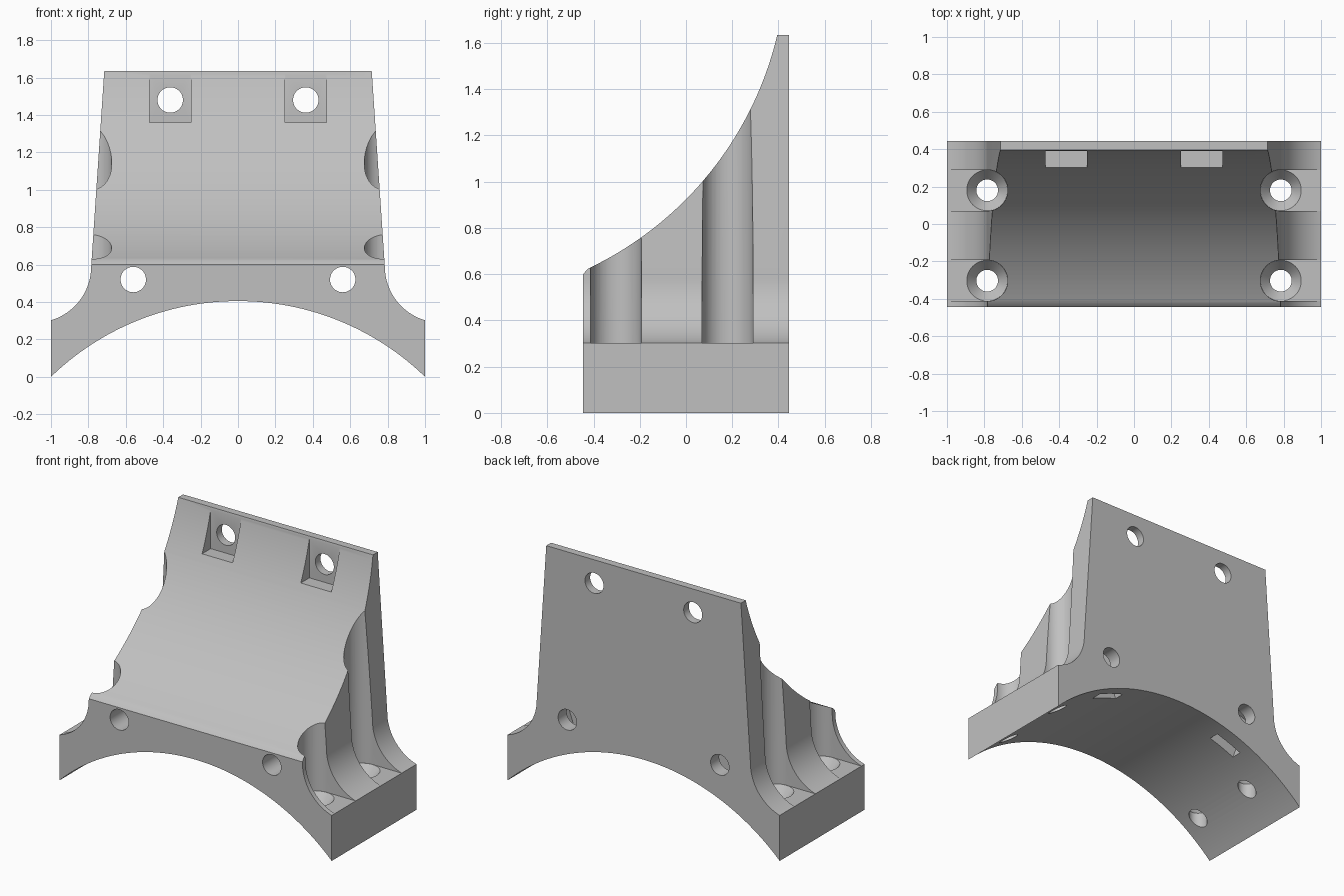
import bpy, bmesh
from math import sin, cos, atan2, asin, acos, pi

cube = bpy.data.objects.get("Cube")
if cube:
    bpy.data.objects.remove(cube, do_unlink=True)

PLANES = {"XZ": lambda a, b, d: (a, d, b),
          "YZ": lambda a, b, d: (d, a, b),
          "XY": lambda a, b, d: (a, b, d)}


def arc(cx, cy, r, start, end, n=24):
    step = (end - start) / n
    return [(cx + r * cos(start + i * step), cy + r * sin(start + i * step))
            for i in range(n + 1)]


def loft(name, lower, upper, plane, lo, hi):
    """Closed solid between two matching outlines on parallel planes."""
    to3d = PLANES[plane]
    bm = bmesh.new()
    a = [bm.verts.new(to3d(*p, lo)) for p in lower]
    b = [bm.verts.new(to3d(*p, hi)) for p in upper]
    bm.faces.new(a)
    bm.faces.new(b)
    for i in range(len(a)):
        j = (i + 1) % len(a)
        bm.faces.new((a[i], a[j], b[j], b[i]))
    bmesh.ops.recalc_face_normals(bm, faces=bm.faces)
    mesh = bpy.data.meshes.new(name)
    bm.to_mesh(mesh)
    bm.free()
    obj = bpy.data.objects.new(name, mesh)
    bpy.context.collection.objects.link(obj)
    return obj


def prism(name, pts, plane, lo, hi):
    return loft(name, pts, pts, plane, lo, hi)


def circle(cx, cy, r, n=48):
    return arc(cx, cy, r, 0, 2 * pi, n)[:-1]


def combine(body, tool, operation="DIFFERENCE"):
    tool.hide_render = True
    mod = body.modifiers.new("cut", "BOOLEAN")
    mod.operation = operation
    mod.solver = "EXACT"
    mod.object = tool
    bpy.ops.object.select_all(action="DESELECT")
    bpy.context.view_layer.objects.active = body
    body.select_set(True)
    bpy.ops.object.modifier_apply(modifier=mod.name)
    bpy.data.objects.remove(tool, do_unlink=True)


# Front outline: saddle arc below, flared feet, tapered sides
HALF = 0.445
TOP = 1.635
SADDLE_R, SADDLE_Z = 1.437, -1.032
sweep = asin(1 / SADDLE_R)
saddle = arc(0, SADDLE_Z, SADDLE_R, pi / 2 + sweep, pi / 2 - sweep, 64)
flare = arc(1.085, 0.59, 0.3, pi + acos(0.085 / 0.3), pi)
side = flare + [(0.715, TOP)]
outline = saddle + side + [(-x, z) for x, z in reversed(side)]
bracket = prism("saddle_bracket", outline, "XZ", -HALF, HALF)

# Side outline: concave sloping front face
cy, cz, r = -1.065, 1.98, 1.5
slope = arc(cy, cz, r, atan2(0.6 - cz, -HALF - cy), atan2(TOP - cz, 0.395 - cy), 48)
slope[0] = (-HALF, 0.6)
profile = [(-HALF - 0.1, -0.1), (-HALF - 0.1, 0.6)] + slope
profile += [(0.395, TOP + 0.1), (HALF + 0.1, TOP + 0.1), (HALF + 0.1, -0.1)]
combine(bracket, prism("slope_tool", profile, "YZ", -1.2, 1.2), "INTERSECT")

SEAT = 0.302
for s in (-1, 1):
    # Vertical screw slots, countersinks and through holes in the feet
    for y in (-0.303, 0.18):
        x = 0.785
        slot = arc(x, y, 0.11, pi / 2, 3 * pi / 2, 32) + [(1.2, y - 0.11), (1.2, y + 0.11)]
        slot = [(s * a, b) for a, b in slot]
        combine(bracket, prism("slot_tool", slot, "XY", SEAT, 2))
        combine(bracket, loft("sink_tool", circle(s * x, y, 0.058),
                              circle(s * x, y, 0.11), "XY", 0.24, SEAT + 0.001))
        combine(bracket, prism("screw_tool", circle(s * x, y, 0.058), "XY", -0.2, 0.26))

    # Square pockets near the top edge
    px = s * 0.3625
    pocket = [(px - 0.112, 1.36), (px + 0.112, 1.36), (px + 0.112, 2), (px - 0.112, 2)]
    combine(bracket, prism("pocket_tool", pocket, "XZ", -0.6, 0.391))

    # Nut slots running from the saddle up to the lower bolt holes
    hx, hz = 0.56, 0.52
    t = atan2(hx, hz - SADDLE_Z)
    corners = [(-0.1, -0.45), (0.1, -0.45), (0.1, 0.11), (-0.1, 0.11)]
    nut = [(s * (hx + v * cos(t) + u * sin(t)), hz - v * sin(t) + u * cos(t))
           for v, u in corners]
    combine(bracket, prism("nut_tool", nut, "XZ", 0.285, 0.355))

    # Horizontal bolt holes
    for bx, bz in ((px, 1.48), (s * hx, hz)):
        combine(bracket, prism("bolt_tool", circle(bx, bz, 0.068), "XZ", -0.6, 0.6))

# Plain grey finish
grey = bpy.data.materials.new("plain_grey")
grey.use_nodes = True
colour = (0.53, 0.53, 0.53, 1)
grey.diffuse_color = colour
grey.node_tree.nodes["Principled BSDF"].inputs["Base Color"].default_value = colour
bracket.data.materials.clear()
bracket.data.materials.append(grey)
for face in bracket.data.polygons:
    face.material_index = 0

bpy.ops.object.select_all(action="DESELECT")
bpy.context.view_layer.objects.active = bracket
bracket.select_set(True)
bpy.ops.object.shade_smooth_by_angle(angle=pi / 6)
